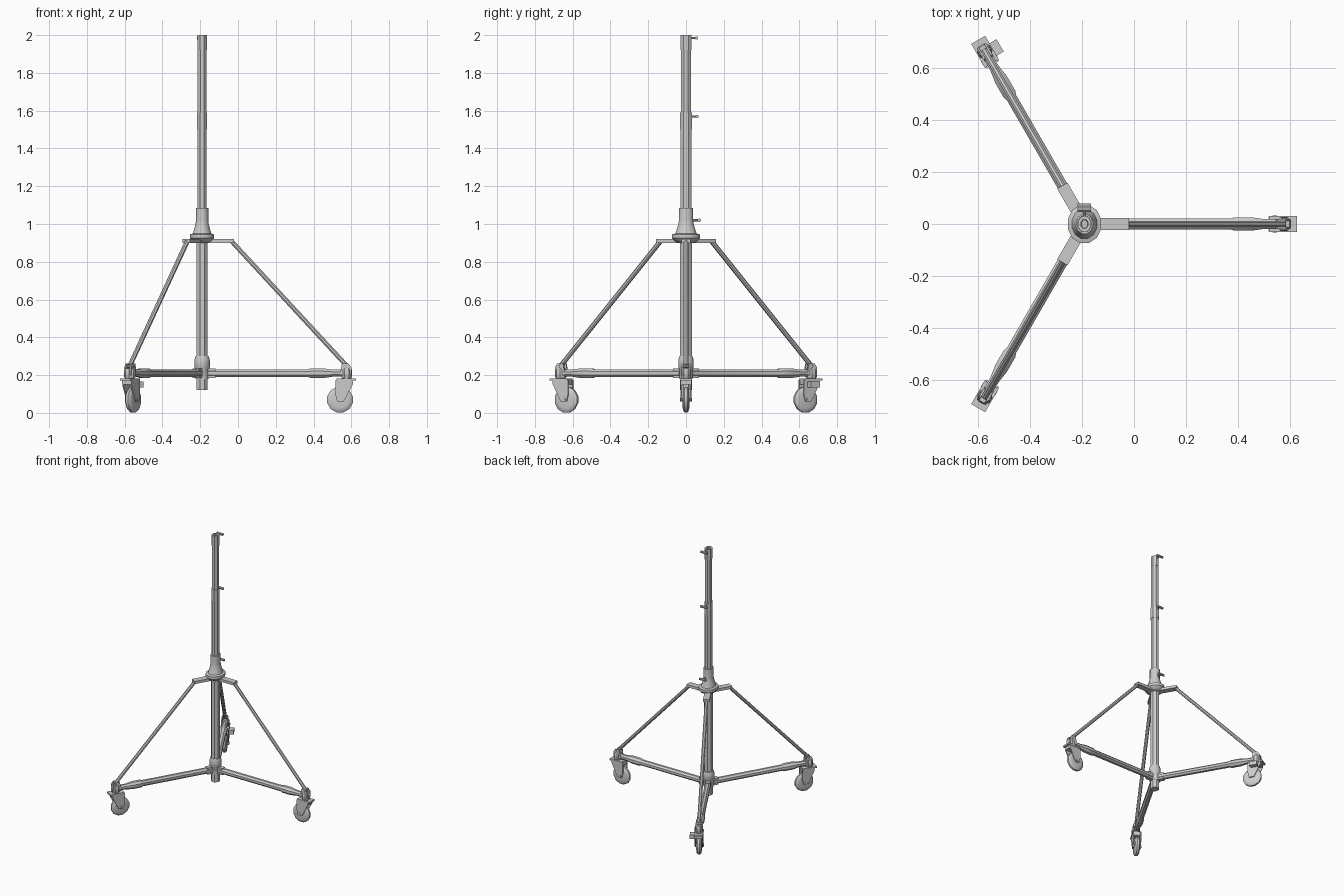
import bpy, bmesh, math
from mathutils import Matrix, Vector

cube = bpy.data.objects.get("Cube")
if cube:
    bpy.data.objects.remove(cube, do_unlink=True)

metal = bpy.data.materials.new("light grey metal")
metal.use_nodes = True
GREY = (0.6, 0.6, 0.6, 1)
metal.diffuse_color = GREY
metal.node_tree.nodes["Principled BSDF"].inputs["Base Color"].default_value = GREY

AXIS = Matrix.Translation((-0.19, 0, 0))


def finish(name, bm, frame):
    bmesh.ops.recalc_face_normals(bm, faces=bm.faces)
    mesh = bpy.data.meshes.new(name)
    bm.to_mesh(mesh)
    bm.free()
    mesh.materials.append(metal)
    mesh.transform(frame)
    obj = bpy.data.objects.new(name, mesh)
    bpy.context.collection.objects.link(obj)
    bpy.context.view_layer.objects.active = obj
    obj.select_set(True)
    bpy.ops.object.shade_smooth_by_angle(angle=math.radians(35))
    obj.select_set(False)
    return obj


def lathe(name, profile, frame, sides=8, wide=1.0):
    """Closed turned shape along local z from (height, radius) pairs."""
    bm = bmesh.new()
    rings = []
    for z, r in profile:
        ring = []
        for i in range(sides):
            a = 2 * math.pi * (i + 0.5) / sides
            ring.append(bm.verts.new((r * math.cos(a), wide * r * math.sin(a), z)))
        rings.append(ring)
    for low, high in zip(rings, rings[1:]):
        for i in range(sides):
            j = (i + 1) % sides
            bm.faces.new((low[i], low[j], high[j], high[i]))
    bm.faces.new(rings[0])
    bm.faces.new(rings[-1])
    return finish(name, bm, frame)


def rod(name, start, end, radius, frame, sides=8):
    start, end = Vector(start), Vector(end)
    d = end - start
    turn = d.to_track_quat('Z', 'Y').to_matrix().to_4x4()
    return lathe(name, [(0, radius), (d.length, radius)],
                 frame @ Matrix.Translation(start) @ turn, sides)


def box(name, centre, size, frame):
    bm = bmesh.new()
    bmesh.ops.create_cube(bm, size=1, matrix=Matrix.Translation(centre) @ Matrix.Diagonal((*size, 1)))
    return finish(name, bm, frame)


def plate(name, outline, y, thick, frame):
    """Upright plate from an (x, z) outline."""
    bm = bmesh.new()
    face = bm.faces.new([bm.verts.new((x, y - thick / 2, z)) for x, z in outline])
    new = bmesh.ops.extrude_face_region(bm, geom=[face])["geom"]
    bmesh.ops.translate(bm, vec=(0, thick, 0), verts=[v for v in new if isinstance(v, bmesh.types.BMVert)])
    return finish(name, bm, frame)


# Telescoping column with its couplers
lathe("lower_tube", [(0.12, 0.031), (0.95, 0.031)], AXIS, 8, 1.08)
lathe("middle_tube", [(0.95, 0.026), (1.55, 0.026)], AXIS, 8, 1.2)
lathe("middle_coupler", [(1.5, 0.0285), (1.59, 0.0285)], AXIS, 8, 1.2)
lathe("upper_tube", [(1.55, 0.025), (1.97, 0.025)], AXIS, 8, 1.2)
lathe("top_cap", [(1.92, 0.027), (2.0, 0.027), (2.0, 0.015), (1.98, 0.013)], AXIS, 8, 1.2)
lathe("base_hub", [(0.18, 0.036), (0.23, 0.036), (0.24, 0.042), (0.28, 0.042), (0.3, 0.036)], AXIS, 12)
lathe("upper_collar", [(0.9, 0.036), (0.91, 0.054), (0.925, 0.066), (0.945, 0.066), (0.95, 0.05),
                       (1.0, 0.036), (1.02, 0.034), (1.085, 0.034)], AXIS, 12, 1.15)

# Clamping knobs on the back
for n, (z, reach) in enumerate([(1.02, 0.07), (1.57, 0.058), (1.985, 0.055)], 1):
    rod(f"knob_stem_{n}", (0, 0.02, z), (0, reach, z), 0.006, AXIS)
    rod(f"knob_handle_{n}", (-0.026, reach, z), (0.026, reach, z), 0.009, AXIS)

# Three legs, each laid out along local x
LAY = Matrix.Rotation(math.pi / 2, 4, 'Y')
TYRE = [(-0.018, 0.045), (-0.015, 0.06), (-0.007, 0.07), (0.007, 0.07), (0.015, 0.06), (0.018, 0.045)]
FORK = [(0.705, 0.175), (0.8, 0.175), (0.795, 0.145), (0.75, 0.06), (0.715, 0.06), (0.705, 0.1)]
for n in range(3):
    f = AXIS @ Matrix.Rotation(2 * math.pi * n / 3, 4, 'Z')
    lathe(f"leg_{n + 1}",
          [(0.03, 0.022), (0.56, 0.022), (0.575, 0.028), (0.64, 0.028), (0.69, 0.02), (0.76, 0.02)],
          f @ Matrix.Translation((0, 0, 0.21)) @ LAY)
    box(f"leg_root_{n + 1}", (0.045, 0, 0.21), (0.05, 0.034, 0.05), f)

    # Brace from the collar arm down to the foot
    box(f"collar_arm_{n + 1}", (0.105, 0, 0.91), (0.13, 0.046, 0.02), f)
    rod(f"brace_{n + 1}", (0.155, 0, 0.91), (0.765, 0, 0.25), 0.013, f)
    for side in (-1, 1):
        plate(f"foot_clevis_{n + 1}", [(0.73, 0.2), (0.79, 0.2), (0.79, 0.24), (0.775, 0.262), (0.74, 0.262)],
              side * 0.016, 0.008, f)
    rod(f"brace_pin_{n + 1}", (0.765, -0.024, 0.245), (0.765, 0.024, 0.245), 0.008, f)

    # Foot and caster
    lathe(f"foot_{n + 1}", [(0.18, 0.024), (0.19, 0.03), (0.225, 0.03), (0.235, 0.024)],
          f @ Matrix.Translation((0.765, 0, 0)))
    box(f"caster_plate_{n + 1}", (0.763, 0, 0.177), (0.105, 0.062, 0.012), f)
    box(f"caster_crown_{n + 1}", (0.755, 0, 0.162), (0.09, 0.052, 0.024), f)
    for side in (-1, 1):
        plate(f"fork_{n + 1}", FORK, side * 0.025, 0.007, f)
    rod(f"axle_{n + 1}", (0.73, -0.032, 0.07), (0.73, 0.032, 0.07), 0.01, f)
    lathe(f"wheel_{n + 1}", TYRE,
          f @ Matrix.Translation((0.73, 0, 0.07)) @ Matrix.Rotation(math.pi / 2, 4, 'X'), 12)

# Brake pedal beside the back caster
f = AXIS @ Matrix.Rotation(2 * math.pi / 3, 4, 'Z')
box("brake_pedal", (0.755, -0.045, 0.15), (0.055, 0.035, 0.03), f)
